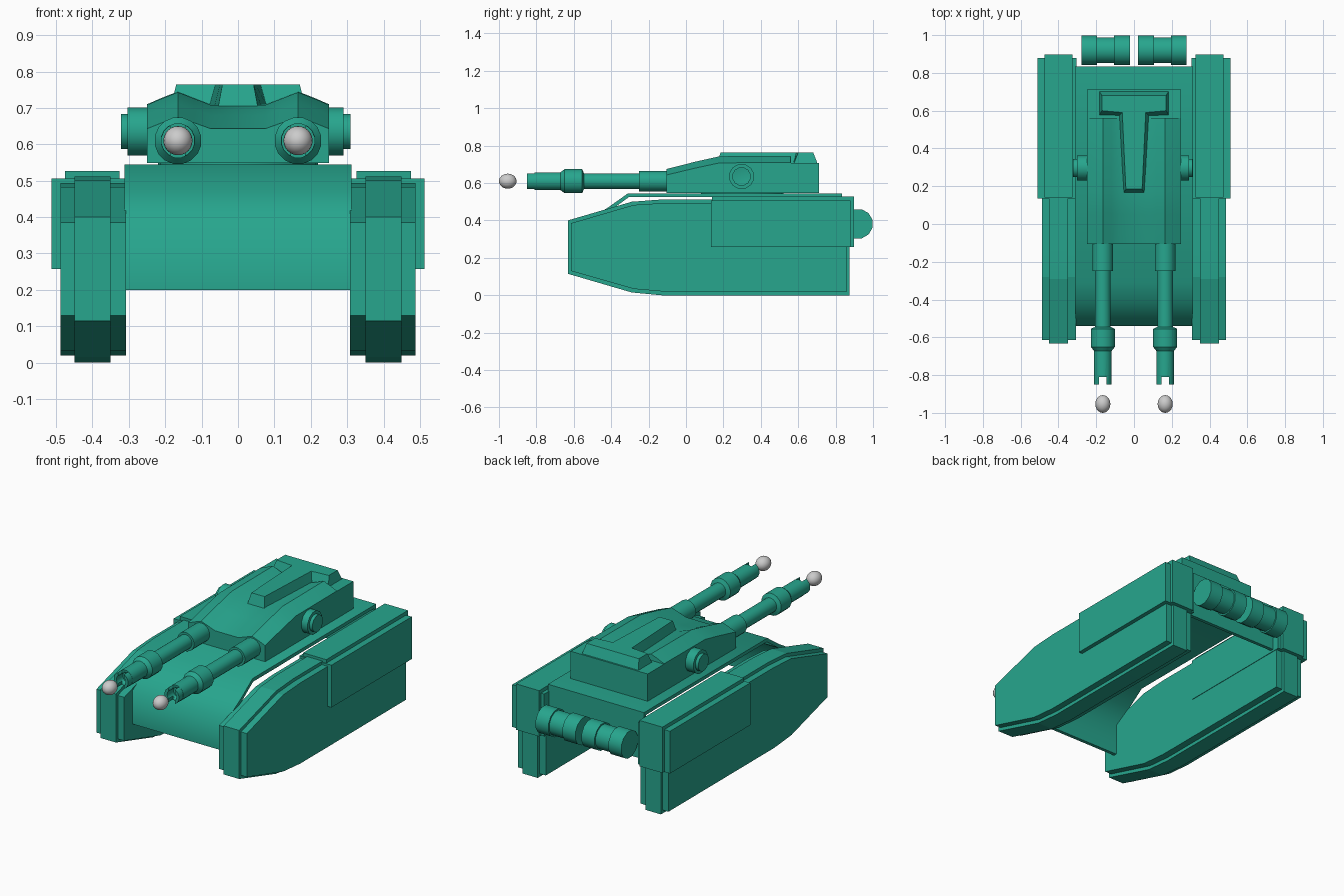
import bpy, bmesh, math
from mathutils import Vector

if "Cube" in bpy.data.objects:
    bpy.data.objects.remove(bpy.data.objects["Cube"])

green = bpy.data.materials.new("green_paint")
green.diffuse_color = (0.02, 0.38, 0.27, 1)
green.use_nodes = True
green.node_tree.nodes["Principled BSDF"].inputs["Base Color"].default_value = green.diffuse_color


def finish(name, bm, mat=green, angle=30):
    bmesh.ops.remove_doubles(bm, verts=bm.verts, dist=1e-5)
    bmesh.ops.recalc_face_normals(bm, faces=bm.faces)
    me = bpy.data.meshes.new(name)
    bm.to_mesh(me)
    bm.free()
    if mat:
        me.materials.append(mat)
    me.shade_smooth()
    me.set_sharp_from_angle(angle=math.radians(angle))
    ob = bpy.data.objects.new(name, me)
    bpy.context.collection.objects.link(ob)
    return ob


def loft(name, rings, angle=30):
    """Skin closed rings of points and cap both ends."""
    bm = bmesh.new()
    vs = [[bm.verts.new(p) for p in r] for r in rings]
    n = len(vs[0])
    for a, b in zip(vs, vs[1:]):
        for i in range(n):
            j = (i + 1) % n
            bm.faces.new((a[i], a[j], b[j], b[i]))
    bm.faces.new(vs[0])
    bm.faces.new(vs[-1])
    return finish(name, bm, angle=angle)


def prism(name, yz, x0, x1, angle=30):
    return loft(name, [[(x, y, z) for y, z in yz] for x in (x0, x1)], angle)


def lathe(name, prof, axis, centre, n=12):
    """Revolve (position, radius) pairs round the x or y axis."""
    bm = bmesh.new()
    rings = []
    for p, r in prof:
        ring = []
        for i in range(n):
            t = 2 * math.pi * (i + 0.5) / n
            a, b = r * math.cos(t), r * math.sin(t)
            off = Vector((p, a, b)) if axis == 'x' else Vector((a, p, b))
            ring.append(bm.verts.new(off + Vector(centre)))
        rings.append(ring)
    for a, b in zip(rings, rings[1:]):
        for i in range(n):
            j = (i + 1) % n
            bm.faces.new((a[i], a[j], b[j], b[i]))
    bmesh.ops.dissolve_degenerate(bm, dist=1e-6, edges=bm.edges)
    return finish(name, bm, angle=35)


def rect(y0, y1, z0, z1):
    return [(y0, z0), (y1, z0), (y1, z1), (y0, z1)]


# Hull: open-bottomed shell with bent nose and rear plate
prism("hull_shell", [(-.54, .20), (-.54, .395), (-.42, .467), (-.31, .545), (.835, .545), (.835, .27),
                     (.815, .27), (.815, .525), (-.305, .525), (-.41, .449), (-.52, .383), (-.52, .20)],
      -.312, .312, 62)

tread = [(-.632, .115), (-.632, .40), (-.29, .50), (-.13, .512), (.875, .512),
         (.875, 0), (-.13, 0), (-.29, .015)]
track = [(-.615, .13), (-.615, .385), (-.28, .483), (-.12, .493), (.86, .493),
         (.86, .02), (-.12, .02), (-.28, .034)]

for s, side in ((-1, "left"), (1, "right")):
    # Track units with a raised central tread
    prism(side + "_track", track, s * .308, s * .488, 10)
    prism(side + "_tread", tread, s * .35, s * .45, 10)
    # Rear fender armour
    prism(side + "_fender", rect(.135, .88, .258, .506), s * .305, s * .512)
    prism(side + "_fender_cap", rect(.14, .897, .258, .527), s * .325, s * .475)

    # Fuel drums across the back
    drum = [(.02, 0), (.02, .08), (.105, .08), (.105, .071), (.195, .071),
            (.195, .08), (.278, .08), (.278, 0)]
    lathe(side + "_fuel_drum", [(s * p, r) for p, r in drum], 'x', (0, .92, .382))

    # Turret side knobs with dished caps
    e = .29 if s > 0 else .303
    knob = [(.24, 0), (.24, .068), (e, .068), (e, .05), (e + .019, .05),
            (e + .019, .042), (e + .004, 0)]
    lathe(side + "_turret_knob", [(s * p, r) for p, r in knob], 'x', (0, .297, .635))

    # Gun barrel with collar and hollow muzzle
    gun = [(-.08, 0), (-.08, .055), (-.25, .055), (-.25, .042), (-.545, .042), (-.555, .065),
           (-.65, .065), (-.672, .048), (-.81, .048), (-.81, .041), (-.85, .041),
           (-.85, .03), (-.79, .03), (-.79, 0)]
    barrel = lathe(side + "_gun", [(p, r if r != .041 else .047) for p, r in gun],
                   'y', (s * .165, 0, .61), 16)
    # Muzzle slot
    cutter = prism("slot_cutter", rect(-.87, -.81, .5, .7), s * .165 - .02, s * .165 + .02)
    cutter.hide_render = True
    m = barrel.modifiers.new("slot", 'BOOLEAN')
    m.operation = 'DIFFERENCE'
    m.object = cutter
    m.solver = 'EXACT'
    dg = bpy.context.evaluated_depsgraph_get()
    cut = bpy.data.meshes.new_from_object(barrel.evaluated_get(dg))
    barrel.modifiers.clear()
    barrel.data = cut
    bpy.data.objects.remove(cutter)

    # Grey ball ahead of the muzzle
    bm = bmesh.new()
    bmesh.ops.create_uvsphere(bm, u_segments=20, v_segments=12, radius=1)
    for v in bm.verts:
        v.co = Vector((v.co.x * .04 + s * .165, v.co.y * .047 - .953, v.co.z * .04 + .61))
    finish(side + "_muzzle_ball", bm, None, 60)

# Turret: twin humps over the guns, lofted front to back
hump = [(.25, 0), (.21, .5), (.165, 1), (.12, .5), (.075, 0)]
outline = [(-x, h) for x, h in hump] + hump[::-1]
rings = []
for y, base, rise in ((-.105, .643, .032), (.05, .68, .034), (.18, .708, .035), (.56, .71, .035),
                      (.561, .708, 0), (.712, .708, 0)):
    rings.append([(x, y, base + rise * h) for x, h in outline] + [(.25, y, .548), (-.25, y, .548)])
loft("turret", rings, 30)

# Raised T-shaped roof housing with sloping sides
base = [(.185, .705), (.185, .575), (.08, .572), (.066, .33), (.055, .165)]
top = [(.17, .68), (.17, .60), (.062, .59), (.05, .33), (.043, .185)]
loft("roof_housing", [[(x, y, z) for x, y in half + [(-x, y) for x, y in half[::-1]]]
                      for half, z in ((base, .70), (top, .764))], 15)

# Turret ring
bm = bmesh.new()
bmesh.ops.create_cone(bm, cap_ends=True, segments=24, radius1=.22, radius2=.22, depth=.02)
bmesh.ops.translate(bm, verts=bm.verts, vec=(0, .3, .545))
finish("turret_ring", bm)
